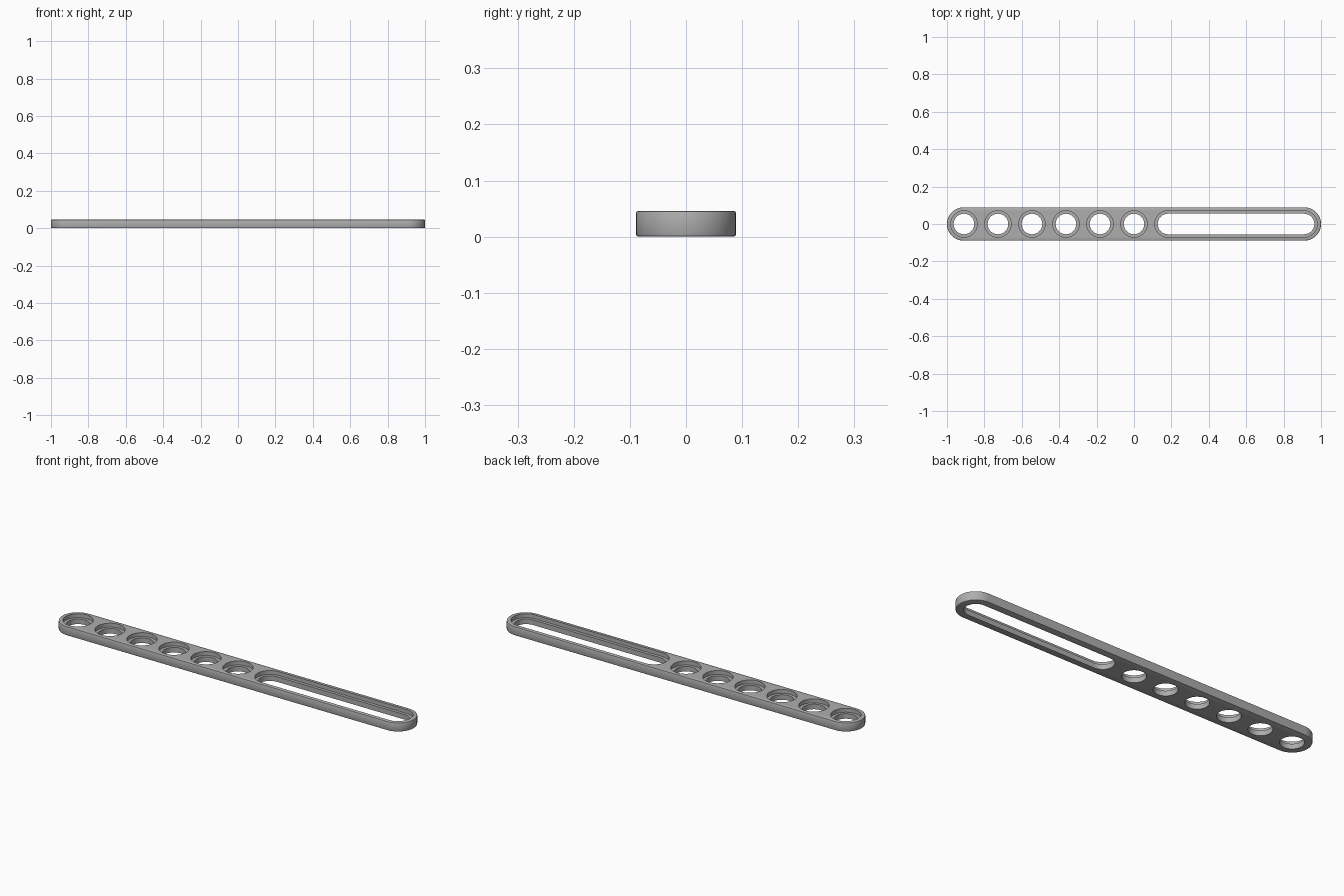
import bpy, bmesh, math

if "Cube" in bpy.data.objects:
    bpy.data.objects.remove(bpy.data.objects["Cube"])

PITCH = 2 / 11          # spacing between hole centres
RADIUS = 0.089          # half width of the bar
HEIGHT = 0.046
EDGE = 0.004            # small rounding of the outer edge
HOLE, RECESS = 0.055, 0.0705
LEDGE = 0.026           # height of the step inside each opening
END = 1 - RADIUS

grey = bpy.data.materials.new("light grey plastic")
grey.use_nodes = True
colour = (0.42, 0.42, 0.42, 1)
grey.diffuse_color = colour
grey.node_tree.nodes["Principled BSDF"].inputs["Base Color"].default_value = colour


def outline(x1, x2, r, steps=24):
    """Round-ended outline, or a circle when both centres coincide."""
    points = []
    for cx, start in ((x2, -math.pi / 2), (x1, math.pi / 2)):
        for i in range(steps + 1):
            if x1 == x2 and i == steps:
                continue
            a = start + math.pi * i / steps
            points.append((cx + r * math.cos(a), r * math.sin(a)))
    return points


def stacked_solid(name, x1, x2, profile):
    """Solid made of round-ended rings, one per (height, radius) pair."""
    bm = bmesh.new()
    rings = [[bm.verts.new((x, y, z)) for x, y in outline(x1, x2, r)]
             for z, r in profile]
    n = len(rings[0])
    for low, high in zip(rings, rings[1:]):
        for i in range(n):
            j = (i + 1) % n
            bm.faces.new((low[i], low[j], high[j], high[i]))
    bm.faces.new(rings[0][::-1])
    bm.faces.new(rings[-1])
    mesh = bpy.data.meshes.new(name)
    bm.to_mesh(mesh)
    bm.free()
    obj = bpy.data.objects.new(name, mesh)
    bpy.context.collection.objects.link(obj)
    return obj


# Bar with softened top and bottom edges
soft = EDGE * 0.3
bar = stacked_solid("slotted_bar", -END, END, [
    (0, RADIUS - EDGE), (soft, RADIUS - soft), (EDGE, RADIUS),
    (HEIGHT - EDGE, RADIUS), (HEIGHT - soft, RADIUS - soft),
    (HEIGHT, RADIUS - EDGE)])
bar.data.materials.append(grey)

# Six round holes and one long slot, each with a wider recess on top
step = [(-0.02, HOLE), (LEDGE, HOLE), (LEDGE, RECESS), (HEIGHT + 0.02, RECESS)]
openings = [(i * PITCH, i * PITCH) for i in range(-5, 1)]
openings.append((PITCH, 5 * PITCH))

cutters = []
for x1, x2 in openings:
    cutter = stacked_solid("opening_cutter", x1, x2, step)
    cutter.hide_render = True
    cutter.data.materials.append(grey)
    cut = bar.modifiers.new("opening", 'BOOLEAN')
    cut.operation = 'DIFFERENCE'
    cut.solver = 'EXACT'
    cut.object = cutter
    cutters.append(cutter)

# Apply the cuts and discard the cutters
bpy.context.view_layer.update()
result = bar.evaluated_get(bpy.context.evaluated_depsgraph_get())
cut_mesh = bpy.data.meshes.new_from_object(result)
bar.modifiers.clear()
bar.data = cut_mesh
for cutter in cutters:
    bpy.data.objects.remove(cutter)

bpy.ops.object.select_all(action='DESELECT')
bar.select_set(True)
bpy.context.view_layer.objects.active = bar
bpy.ops.object.shade_smooth_by_angle(angle=math.radians(30))
